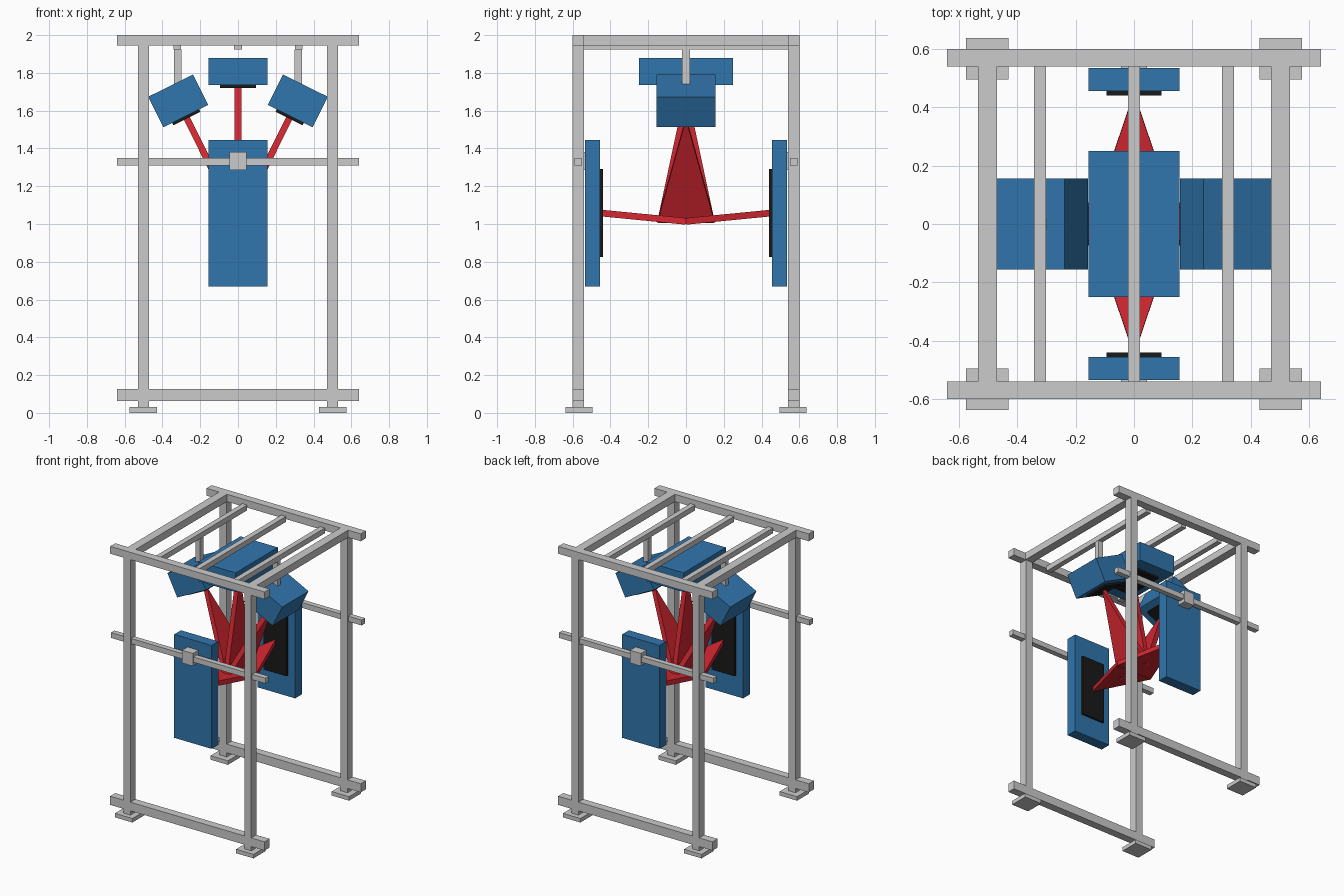
import bpy, bmesh
from math import radians, sin, cos
from mathutils import Vector

if "Cube" in bpy.data.objects:
    bpy.data.objects.remove(bpy.data.objects["Cube"])


def material(name, color):
    m = bpy.data.materials.new(name)
    m.diffuse_color = color
    m.use_nodes = True
    m.node_tree.nodes["Principled BSDF"].inputs["Base Color"].default_value = m.diffuse_color
    return m


BLUE = material("blue", (0.03, 0.18, 0.42, 1))
BLACK = material("black", (0.01, 0.01, 0.01, 1))
RED = material("red", (0.65, 0.02, 0.03, 1))


def finish(name, bm, mat):
    bmesh.ops.recalc_face_normals(bm, faces=bm.faces)
    me = bpy.data.meshes.new(name)
    bm.to_mesh(me)
    bm.free()
    ob = bpy.data.objects.new(name, me)
    if mat:
        me.materials.append(mat)
    bpy.context.collection.objects.link(ob)
    return ob


def box(name, center, size, mat=None, tilt=0):
    bm = bmesh.new()
    bmesh.ops.create_cube(bm, size=1)
    bmesh.ops.scale(bm, vec=size, verts=bm.verts)
    ob = finish(name, bm, mat)
    ob.location = center
    ob.rotation_euler.y = tilt
    return ob


def span(name, x, y, z, mat=None):
    """Box given as (min, max) on each axis."""
    r = (x, y, z)
    return box(name, [sum(a) / 2 for a in r], [abs(a[1] - a[0]) for a in r], mat)


def beam(name, apex, base, across, half=0.152, thick=0.035):
    """Flat triangular slab, pointed at the apex and wide at the base."""
    apex, base, across = Vector(apex), Vector(base), Vector(across)
    n = (base - apex).cross(across).normalized() * thick / 2
    tri = (apex, base + across * half, base - across * half)
    bm = bmesh.new()
    lo = [bm.verts.new(p - n) for p in tri]
    hi = [bm.verts.new(p + n) for p in tri]
    bm.faces.new(lo)
    bm.faces.new(hi)
    for i in range(3):
        j = (i + 1) % 3
        bm.faces.new((lo[i], lo[j], hi[j], hi[i]))
    return finish(name, bm, RED)


FOCUS = (0, 0, 1.014)

# Front and back frames, each with a scanner panel and beam
for s, side in ((-1, "front"), (1, "back")):
    rail_y = (s * 0.54, s * 0.6)
    span(side + "_top_rail", (-0.64, 0.64), rail_y, (1.945, 2.0))
    span(side + "_bottom_rail", (-0.64, 0.64), rail_y, (0.062, 0.127))
    span(side + "_middle_bar", (-0.64, 0.64), (s * 0.55, s * 0.59), (1.31, 1.35))
    span(side + "_clamp", (-0.045, 0.045), (s * 0.535, s * 0.6), (1.285, 1.38))
    for t, hand in ((-1, "left"), (1, "right")):
        span(f"{side}_{hand}_post", (t * 0.472, t * 0.53), rail_y, (0.03, 1.95))
        span(f"{side}_{hand}_foot", (t * 0.43, t * 0.575), (s * 0.495, s * 0.637), (0, 0.03))
    span(side + "_panel", (-0.155, 0.155), (s * 0.455, s * 0.535), (0.67, 1.445), BLUE)
    span(side + "_panel_window", (-0.095, 0.095), (s * 0.44, s * 0.455), (0.825, 1.29), BLACK)
    beam(side + "_beam", (0, s * 0.45, 1.058), FOCUS, (1, 0, 0))

# Roof bars, hangers and tilted overhead units
for t, hand in ((-1, "left"), (1, "right")):
    span(hand + "_roof_rail", (t * 0.47, t * 0.535), (-0.54, 0.54), (1.945, 2.0))
    span(hand + "_roof_bar", (t * 0.302, t * 0.342), (-0.54, 0.54), (1.925, 1.965))
    span(hand + "_hanger", (t * 0.3, t * 0.34), (-0.02, 0.02), (1.72, 1.925))
    a = t * radians(26.5)
    c, up = Vector((t * 0.317, 0, 1.652)), Vector((sin(a), 0, cos(a)))
    box(hand + "_unit", c, (0.265, 0.312, 0.18), BLUE, a)
    box(hand + "_unit_window", c - up * 0.0975, (0.16, 0.19, 0.015), BLACK, a)
    beam(hand + "_beam", c - up * 0.1, FOCUS, (0, 1, 0))

# Central overhead unit
span("centre_roof_bar", (-0.02, 0.02), (-0.54, 0.54), (1.925, 1.965))
span("centre_unit", (-0.155, 0.155), (-0.25, 0.25), (1.735, 1.88), BLUE)
span("centre_unit_window", (-0.095, 0.095), (-0.15, 0.15), (1.72, 1.735), BLACK)
beam("centre_beam", (0, 0, 1.725), FOCUS, (0, 1, 0))
